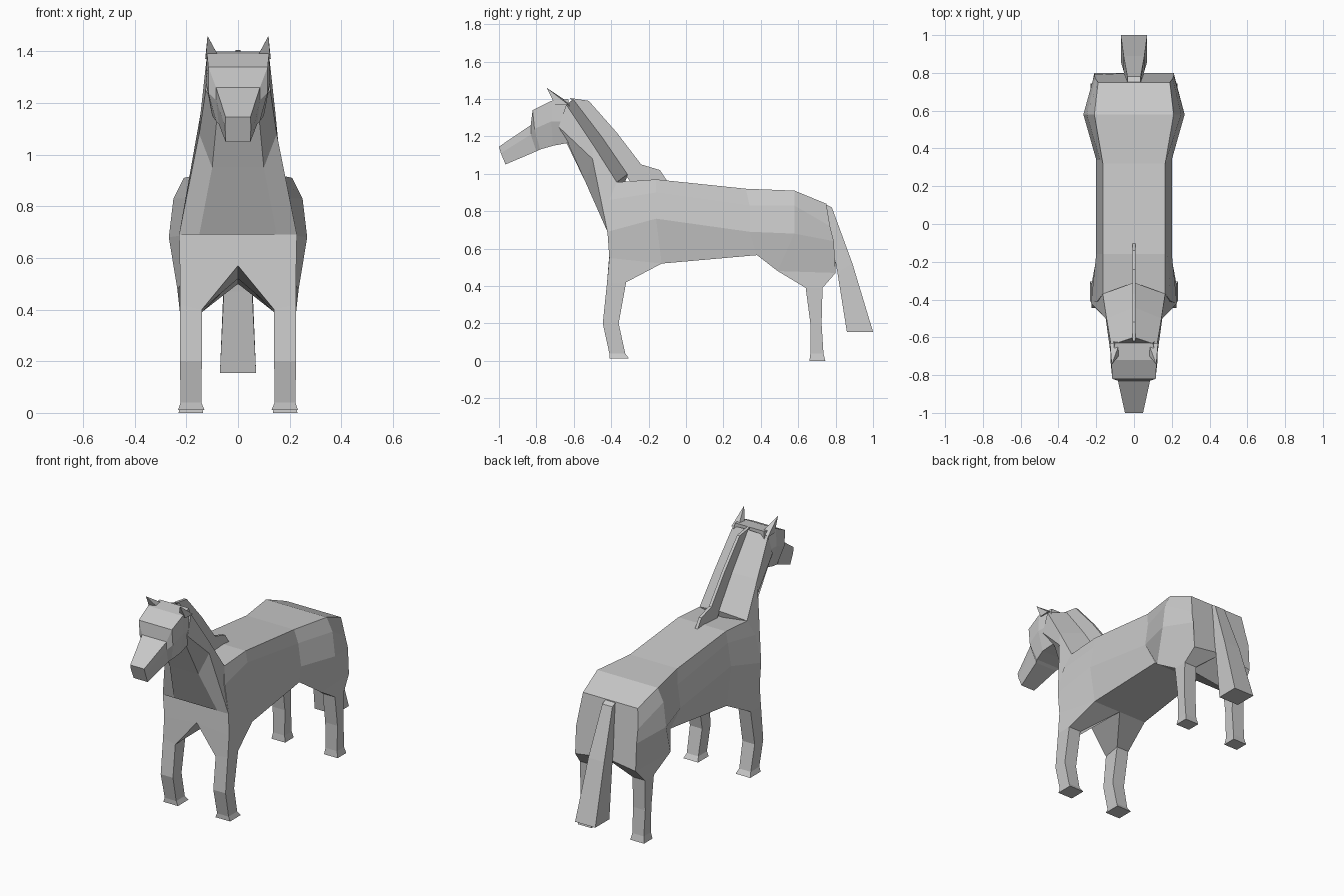
import bpy, bmesh

coat = bpy.data.materials.new("plain_grey")
coat.diffuse_color = (0.58, 0.58, 0.58, 1)


def loft(name, rings):
    """Skin a closed flat-shaded solid through rings with equal point counts."""
    bm = bmesh.new()
    loops = [[bm.verts.new(p) for p in ring] for ring in rings]
    n = len(loops[0])
    for a, b in zip(loops, loops[1:]):
        for i in range(n):
            j = (i + 1) % n
            bm.faces.new((a[i], a[j], b[j], b[i]))
    bm.faces.new(loops[0][::-1])
    bm.faces.new(loops[-1])
    bmesh.ops.remove_doubles(bm, verts=bm.verts, dist=0.0005)
    bmesh.ops.recalc_face_normals(bm, faces=bm.faces)
    mesh = bpy.data.meshes.new(name)
    bm.to_mesh(mesh)
    bm.free()
    mesh.materials.append(coat)
    obj = bpy.data.objects.new(name, mesh)
    bpy.context.collection.objects.link(obj)
    return obj


def sym(half):
    """Complete a half ring across x = 0."""
    return half + [(-x, y, z) for x, y, z in reversed(half) if x > 0]


def rect(x0, x1, y0, y1, z):
    return [(x1, y0, z), (x1, y1, z), (x0, y1, z), (x0, y0, z)]


def pair(name, rings):
    """Make the left and right copies of a part."""
    for side, s in (("right", 1), ("left", -1)):
        loft(f"{side}_{name}", [[(s * x, y, z) for x, y, z in r] for r in rings])


# Barrel from chest to rump: back edge, upper side, middle, low side, belly
loft("body", [sym(h) for h in (
    [(.165, -.37, .955), (.195, -.41, .86), (.228, -.42, .69), (.225, -.41, .55), (0, -.41, .57)],
    [(.165, -.16, .97), (.178, -.16, .90), (.20, -.16, .76), (.19, -.13, .52), (0, -.13, .52)],
    [(.165, .32, .92), (.18, .34, .83), (.20, .34, .69), (.16, .38, .565), (0, .38, .565)],
    [(.21, .58, .91), (.25, .58, .83), (.268, .58, .68), (.235, .49, .48), (0, .50, .53)],
    [(.19, .75, .84), (.205, .77, .72), (.21, .79, .64), (.21, .80, .47), (0, .80, .50)],
)])

# Neck: crest line, crest edge, side, throat
loft("neck", [sym(h) for h in (
    [(0, -.31, 1.0), (.165, -.37, .955), (.228, -.42, .69), (.15, -.42, .69)],
    [(0, -.44, 1.19), (.145, -.50, 1.16), (.15, -.50, 1.08), (.10, -.535, .95)],
    [(0, -.60, 1.40), (.122, -.64, 1.37), (.125, -.68, 1.25), (.08, -.63, 1.16)],
)])

# Head: skull, brow step and tapering muzzle
loft("head", [sym(h) for h in (
    [(.10, -.63, 1.40), (.122, -.61, 1.28), (.09, -.63, 1.165)],
    [(.12, -.72, 1.39), (.125, -.72, 1.28), (.10, -.71, 1.15)],
    [(.115, -.82, 1.34), (.115, -.81, 1.24), (.085, -.78, 1.13)],
    [(.085, -.83, 1.26), (.085, -.83, 1.21), (.075, -.80, 1.12)],
    [(.048, -1.0, 1.145), (.05, -.99, 1.11), (.048, -.965, 1.05)],
)])

# Pointed ears
pair("ear", [
    [(.075, -.69, 1.38), (.125, -.70, 1.37), (.127, -.63, 1.37), (.08, -.64, 1.39)],
    [(.118, -.745, 1.46)] * 4,
])

# Thin upright mane along the crest
mane = [(-.62, 1.405), (-.52, 1.39), (-.37, 1.22), (-.24, 1.05), (-.14, 1.02),
        (-.10, .96), (-.30, .96), (-.45, 1.18)]
loft("mane", [[(x, y, z) for y, z in mane] for x in (-.009, .009)])

# Front legs: shoulder wedge, bent shank, flared hoof
pair("front_leg", [
    [(.225, -.41, .55), (.19, -.13, .52), (0, -.13, .52), (0, -.41, .57)],
    [(.225, -.422, .42), (.225, -.32, .42), (.14, -.32, .42), (.14, -.422, .40)],
    rect(.14, .225, -.445, -.36, .20),
    rect(.142, .222, -.41, -.325, .04),
    rect(.13, .232, -.41, -.305, .012),
])

# Hind legs: thigh wedge, straight shank, hoof
pair("hind_leg", [
    [(.235, .49, .48), (.21, .80, .47), (0, .80, .50), (0, .50, .53)],
    rect(.14, .225, .64, .73, .39),
    rect(.14, .225, .665, .725, .20),
    rect(.142, .222, .665, .735, .04),
    rect(.135, .23, .66, .745, 0),
])

# Tail widening towards the tip
loft("tail", [
    [(-.035, .74, .84), (.035, .74, .84), (.035, .78, .82), (-.035, .78, .82)],
    [(-.055, .81, .47), (.055, .81, .47), (.055, .89, .52), (-.055, .89, .52)],
    [(-.07, .86, .155), (.07, .86, .155), (.07, 1.0, .155), (-.07, 1.0, .155)],
])
